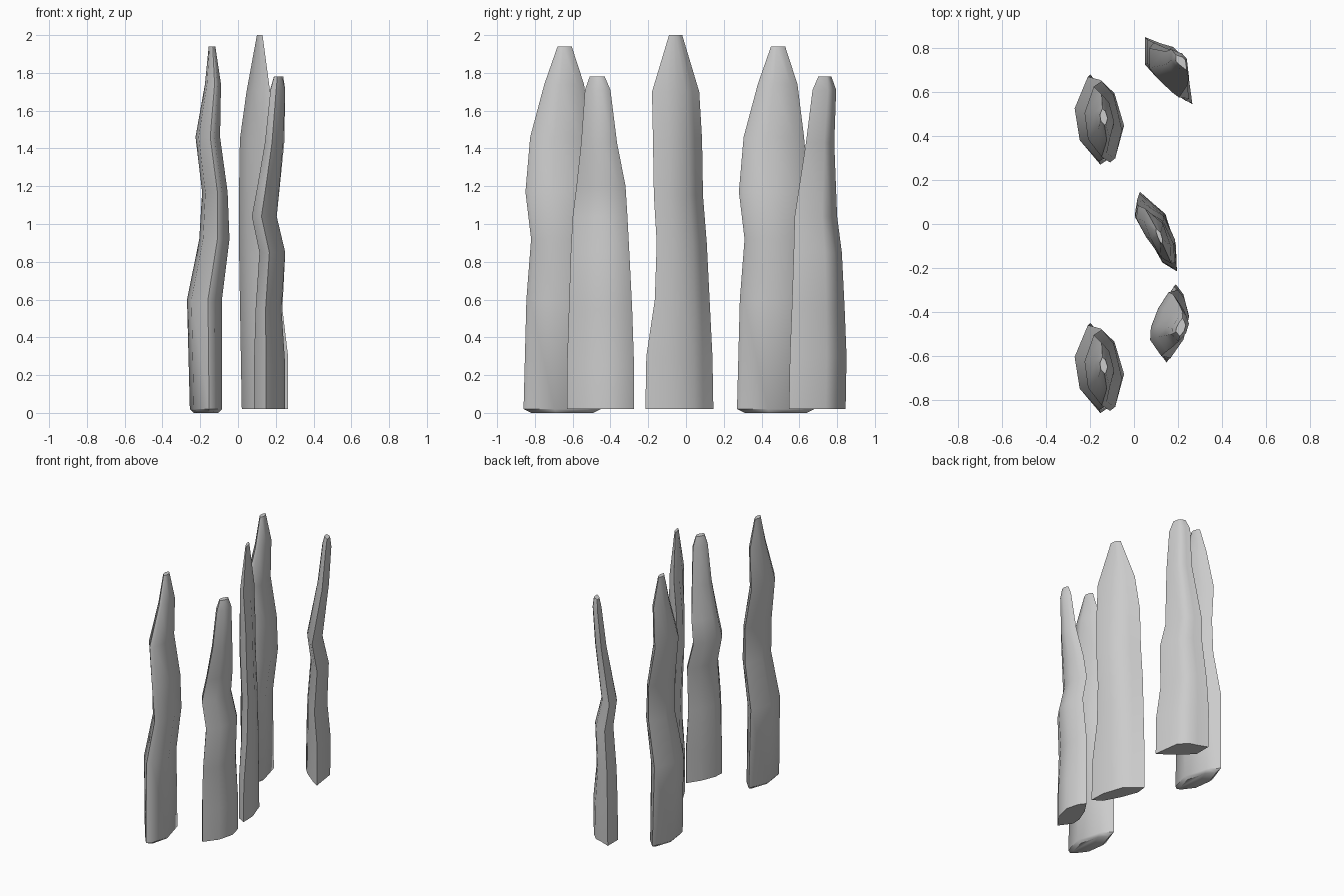
import bpy, bmesh


def stake(name, outline, rings, offset_y=0.0):
    """Loft one outline (in -1..1) through rings of (z, x0, x1, y0, y1)."""
    bm = bmesh.new()
    loops = []
    for z, x0, x1, y0, y1 in rings:
        cx, cy, hx, hy = (x0 + x1) / 2, (y0 + y1) / 2, (x1 - x0) / 2, (y1 - y0) / 2
        loops.append([bm.verts.new((cx + u * hx, cy + v * hy + offset_y, z))
                      for u, v in outline])
    n = len(outline)
    for a, b in zip(loops, loops[1:]):
        for i in range(n):
            j = (i + 1) % n
            bm.faces.new((a[i], a[j], b[j], b[i]))
    bm.faces.new(loops[0])
    bm.faces.new(loops[-1])
    bmesh.ops.recalc_face_normals(bm, faces=bm.faces)
    mesh = bpy.data.meshes.new(name)
    bm.to_mesh(mesh)
    bm.free()
    mesh.shade_smooth()
    mesh.set_sharp_from_angle(angle=0.75)
    obj = bpy.data.objects.new(name, mesh)
    bpy.context.collection.objects.link(obj)
    return obj


# Pair of wide wavy stakes on the left
wide_outline = [(-.35, 1), (.45, .65), (1, -.2), (.55, -.9), (.2, -1), (-.75, -.5), (-1, .25)]
wide_rings = [
    (0.00, -.235, -.105, .31, .64),
    (0.02, -.255, -.085, .27, .68),
    (0.60, -.270, -.085, .285, .67),
    (0.92, -.205, -.045, .31, .655),
    (1.17, -.190, -.055, .28, .65),
    (1.46, -.225, -.095, .305, .625),
    (1.74, -.175, -.090, .38, .59),
    (1.94, -.155, -.120, .45, .525),
]
stake("wide_stake_back", wide_outline, wide_rings)
stake("wide_stake_front", wide_outline, wide_rings, -1.13)

# Tall pointed stake in the middle
stake("tall_stake",
      [(-.9, 1), (-.2, .7), (.4, .45), (.7, 0), (.95, -.35), (1, -1), (.25, -.78), (-.5, -.1), (-1, .55)],
      [(0.02, .02, .195, -.215, .145),
       (0.30, .015, .195, -.21, .14),
       (0.60, .01, .19, -.165, .125),
       (0.90, .005, .19, -.155, .11),
       (1.15, .005, .19, -.17, .09),
       (1.45, .01, .185, -.175, .085),
       (1.70, .045, .17, -.18, .07),
       (2.00, .10, .13, -.09, -.02)])

# Short stake at the front right
stake("short_stake_front",
      [(.3, 1), (.7, .75), (1, .2), (.65, -.45), (-.2, -1), (-.95, -.5), (-.9, -.1), (-.4, .5)],
      [(0.02, .08, .25, -.63, -.275),
       (0.25, .08, .25, -.63, -.275),
       (0.55, .09, .23, -.62, -.285),
       (0.85, .11, .25, -.61, -.30),
       (1.04, .07, .205, -.60, -.31),
       (1.20, .10, .22, -.58, -.32),
       (1.43, .14, .24, -.555, -.365),
       (1.71, .17, .25, -.535, -.40),
       (1.78, .19, .235, -.51, -.43)])

# Thin crooked stake at the back right
stake("short_stake_back",
      [(-1, 1), (-.3, .8), (.2, .7), (.75, .3), (1, -1), (.55, -.8), (-.5, -.2), (-1, .2)],
      [(0.02, .05, .265, .545, .845),
       (0.30, .05, .265, .55, .85),
       (0.55, .06, .235, .56, .84),
       (0.85, .09, .25, .57, .825),
       (1.04, .07, .205, .575, .80),
       (1.43, .145, .245, .635, .785),
       (1.71, .17, .25, .67, .795),
       (1.78, .19, .24, .70, .77)])
